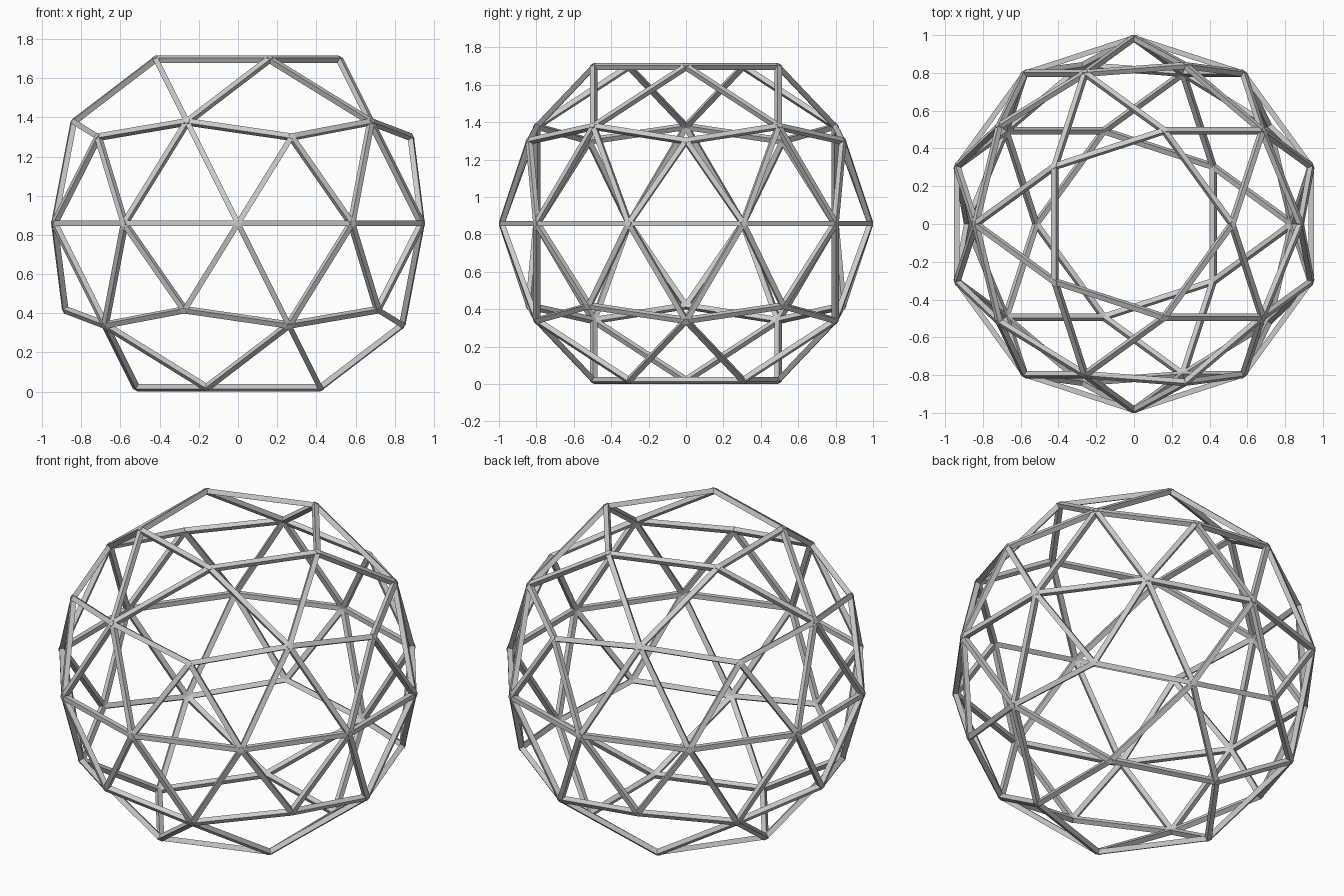
import bpy, bmesh, math
from mathutils import Matrix, Vector

if "Cube" in bpy.data.objects:
    bpy.data.objects.remove(bpy.data.objects["Cube"])

R = 0.986        # sphere radius to strut centrelines
HALF = 0.014     # half width of the square bars
CENTRE = Vector((0, 0, 0.8507 * R + 0.0195))


def finish(bm, name):
    bmesh.ops.recalc_face_normals(bm, faces=bm.faces)
    mesh = bpy.data.meshes.new(name)
    bm.to_mesh(mesh)
    bm.free()
    obj = bpy.data.objects.new(name, mesh)
    bpy.context.collection.objects.link(obj)
    return obj


def add_strut(bm, a, b):
    # square bar with one flat face turned outwards
    out = (a + b).normalized()
    side = (b - a).normalized().cross(out)
    rings = []
    for p in (a, b):
        rings.append([bm.verts.new(p + CENTRE + (out * u + side * v) * HALF)
                      for u, v in ((1, 1), (1, -1), (-1, -1), (-1, 1))])
    for k in range(4):
        j = (k + 1) % 4
        bm.faces.new((rings[0][k], rings[0][j], rings[1][j], rings[1][k]))
    bm.faces.new(rings[0])
    bm.faces.new(rings[1])


# geodesic layout: open poles, and no bars from the end rings to the 5-way points
layout = bmesh.new()
bmesh.ops.create_icosphere(layout, subdivisions=2, radius=1.0)
struts = bmesh.new()
for e in layout.edges:
    a, b = (v.co.normalized() for v in e.verts)
    low, high = sorted((abs(a.z), abs(b.z)))
    if high > 0.95 or (high > 0.8 and low < 0.49):
        continue
    add_strut(struts, a * R, b * R)
finish(struts, "dome_struts")

# small flat joints facing outwards where the bars meet
joints = bmesh.new()
for v in layout.verts:
    p = v.co.normalized()
    if abs(p.z) < 0.95:
        place = Matrix.Translation(p * R + CENTRE) @ p.to_track_quat('Z', 'Y').to_matrix().to_4x4()
        bmesh.ops.create_cone(joints, cap_ends=True, segments=6, radius1=0.016,
                              radius2=0.016, depth=2 * HALF, matrix=place)
finish(joints, "dome_joints")
layout.free()
